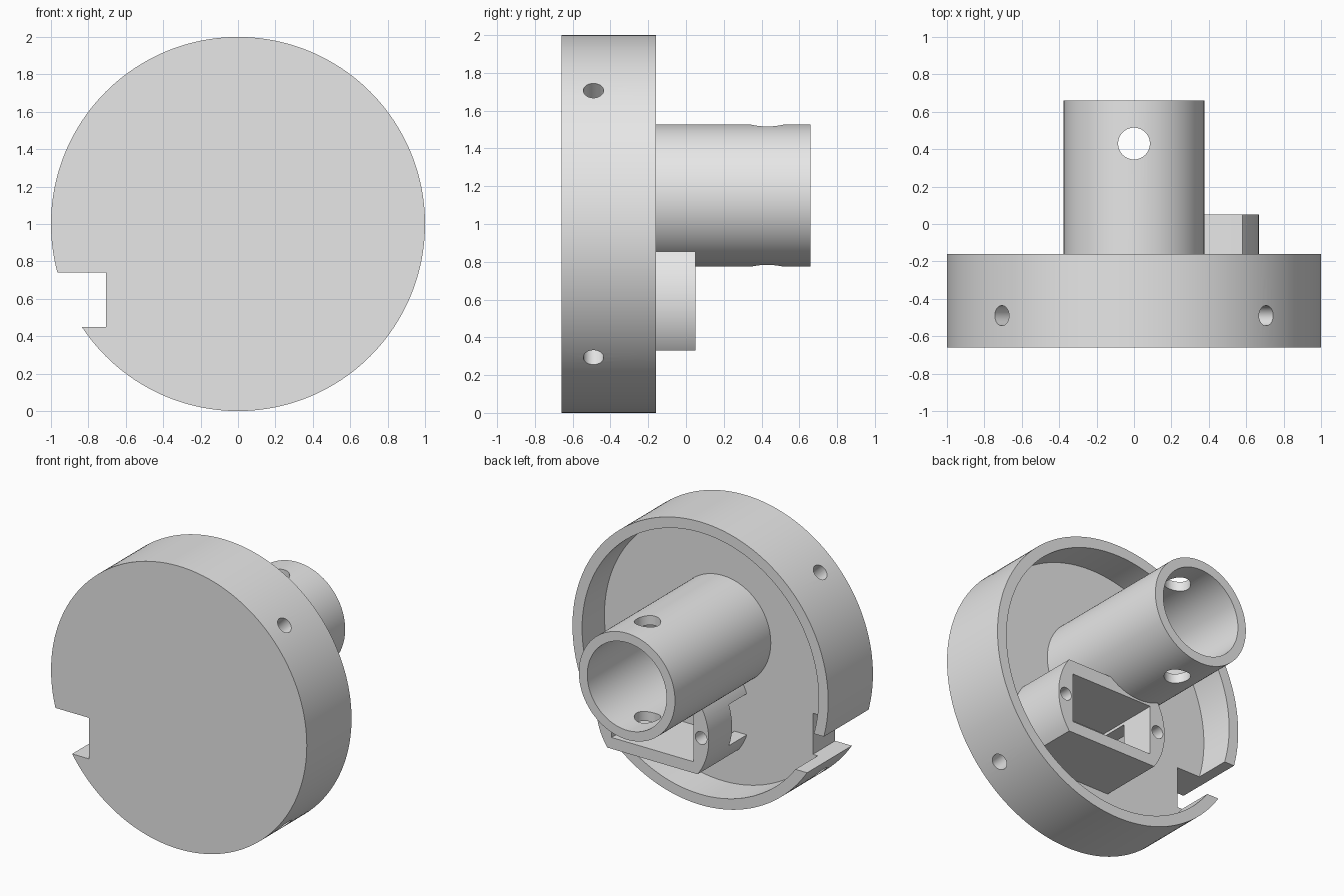
import bpy
import math
from mathutils import Matrix, Vector

if "Cube" in bpy.data.objects:
    bpy.data.objects.remove(bpy.data.objects["Cube"], do_unlink=True)

grey = bpy.data.materials.new("plain grey")
grey.use_nodes = True
grey.diffuse_color = (0.8, 0.8, 0.8, 1)
grey.node_tree.nodes["Principled BSDF"].inputs["Base Color"].default_value = (0.8, 0.8, 0.8, 1)

# Shared dimensions along the depth axis
FRONT, FLOOR, RIM, BLOCK_END, TUBE_END = -0.66, -0.41, -0.16, 0.05, 0.66
SUNK = FLOOR - 0.03
NOTCH_Z = (0.45, 0.74)
BLOCK_X, BLOCK_Z = 0.227, 0.593
TUBE_Z = 1.15


def rod(name, start, end, radius, sides=64):
    """Cylinder running from one point to another."""
    start, end = Vector(start), Vector(end)
    axis = end - start
    bpy.ops.mesh.primitive_cylinder_add(vertices=sides, radius=radius, depth=axis.length)
    ob = bpy.context.object
    ob.name = name
    turn = axis.to_track_quat('Z', 'Y').to_matrix().to_4x4()
    ob.data.transform(Matrix.Translation((start + end) / 2) @ turn)
    return ob


def disc(name, x, z, y0, y1, radius, sides=128):
    """Cylinder lying along the depth axis."""
    return rod(name, (x, y0, z), (x, y1, z), radius, sides)


def box(name, xs, ys, zs):
    bpy.ops.mesh.primitive_cube_add(size=1)
    ob = bpy.context.object
    ob.name = name
    spans = (xs, ys, zs)
    size = Matrix.Diagonal([b - a for a, b in spans] + [1])
    ob.data.transform(Matrix.Translation([(a + b) / 2 for a, b in spans]) @ size)
    return ob


def combine(ob, tools, operation='DIFFERENCE'):
    """Boolean the tools into the object, then discard them."""
    for tool in tools:
        tool.hide_render = True
        mod = ob.modifiers.new("cut", 'BOOLEAN')
        mod.object, mod.operation, mod.solver = tool, operation, 'EXACT'
    bpy.context.view_layer.update()
    mesh = bpy.data.meshes.new_from_object(ob.evaluated_get(bpy.context.evaluated_depsgraph_get()))
    ob.modifiers.clear()
    ob.data = mesh
    for tool in tools:
        bpy.data.objects.remove(tool, do_unlink=True)


def finish(ob):
    ob.data.materials.clear()
    ob.data.materials.append(grey)
    bpy.ops.object.select_all(action='DESELECT')
    ob.select_set(True)
    bpy.context.view_layer.objects.active = ob
    bpy.ops.object.shade_smooth_by_angle(angle=math.radians(30))


# Round cup: recess at the back, side notch, four radial screw holes
cup = disc("round_cup", 0, 1, FRONT, RIM, 1, 192)
cuts = [disc("recess", 0, 1, FLOOR, 0, 0.925, 192),
        box("notch", (-1.2, -0.705), (-1, 0.2), NOTCH_Z)]
for quarter in range(4):
    a = math.radians(45 + 90 * quarter)
    points = [(r * math.cos(a), -0.49, 1 + r * math.sin(a)) for r in (0.7, 1.1)]
    cuts.append(rod("screw_hole", *points, 0.054, 32))
combine(cup, cuts)
finish(cup)

# Hollow tube with a cross hole through both walls
tube = disc("tube", 0, TUBE_Z, SUNK, TUBE_END, 0.376)
combine(tube, [disc("bore", 0, TUBE_Z, -1, 1, 0.31),
               rod("cross_hole", (0, 0.43, 0.5), (0, 0.43, 1.8), 0.085)])
finish(tube)

# Switch block: round sides, flat top and bottom, pocket, side channel
block = disc("switch_block", BLOCK_X, BLOCK_Z, SUNK, BLOCK_END, 0.44)
combine(block, [box("flats", (-1, 1), (-1, 1), (0.33, 0.855))], 'INTERSECT')
cuts = [box("pocket", (BLOCK_X - 0.32, BLOCK_X + 0.32), (-1, 1), (0.41, 0.76)),
        box("channel", (-0.6, 0), (-1, -0.21), NOTCH_Z),
        disc("bore", 0, TUBE_Z, -1, 1, 0.32)]
for side in (-1, 1):
    cuts.append(disc("screw_hole", BLOCK_X + side * 0.38, BLOCK_Z, -0.18, 0.2, 0.045, 32))
combine(block, cuts)
finish(block)
